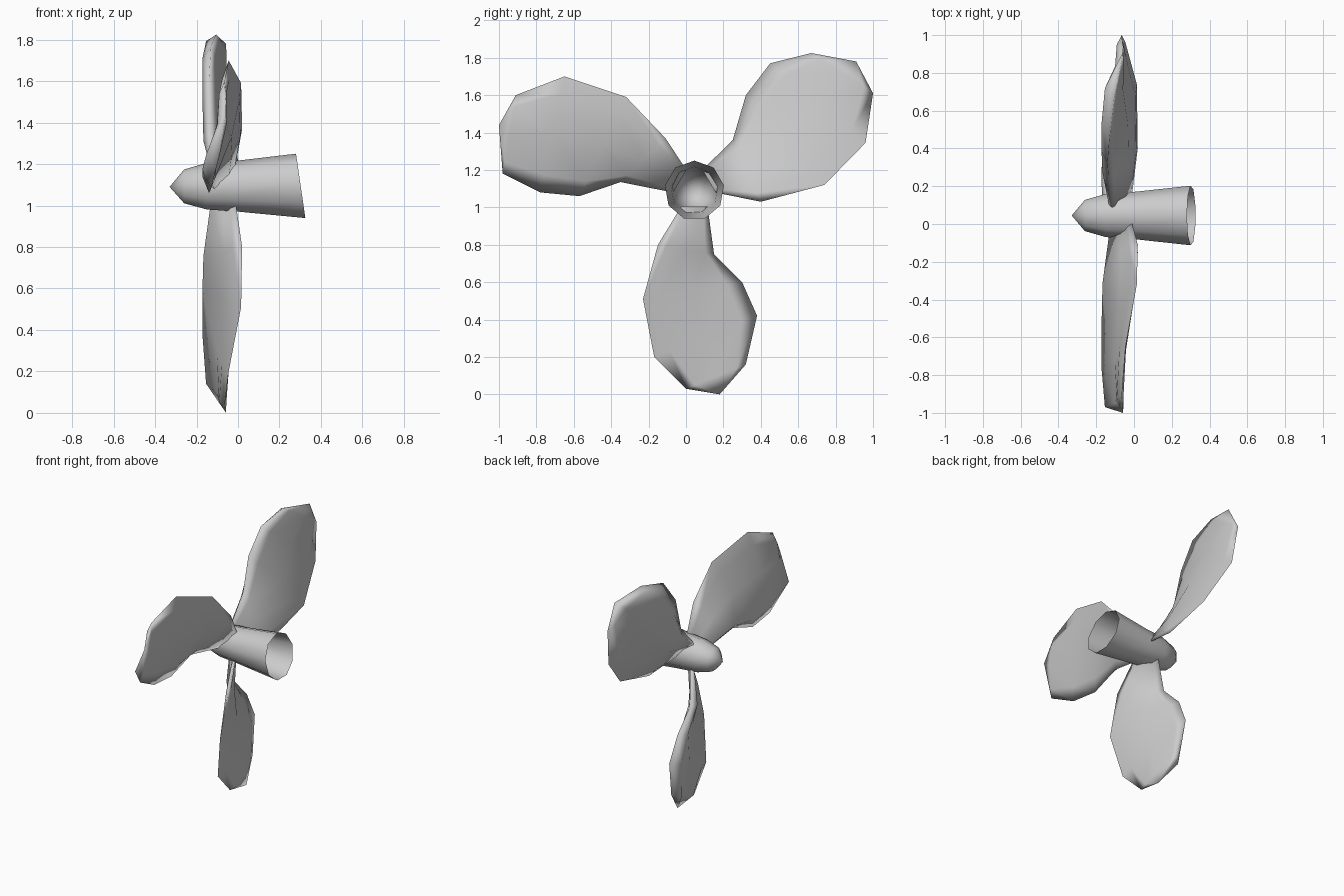
import bpy
import bmesh
import math
from mathutils import Matrix, Vector

cube = bpy.data.objects.get("Cube")
if cube:
    bpy.data.objects.remove(cube, do_unlink=True)

HUB_Y, HUB_Z = 0.045, 1.095

# Single grey metal
metal = bpy.data.materials.new("grey_metal")
metal.use_nodes = True
grey = (0.6, 0.6, 0.6, 1)
metal.diffuse_color = grey
metal.node_tree.nodes["Principled BSDF"].inputs["Base Color"].default_value = grey


def finish(name, bm, angle):
    """Turn a bmesh into a smooth shaded object with outward normals."""
    bmesh.ops.recalc_face_normals(bm, faces=bm.faces)
    if bm.calc_volume(signed=True) < 0:
        bmesh.ops.reverse_faces(bm, faces=bm.faces)
    mesh = bpy.data.meshes.new(name)
    bm.to_mesh(mesh)
    bm.free()
    mesh.materials.append(metal)
    obj = bpy.data.objects.new(name, mesh)
    bpy.context.collection.objects.link(obj)
    bpy.ops.object.select_all(action='DESELECT')
    obj.select_set(True)
    bpy.context.view_layer.objects.active = obj
    bpy.ops.object.shade_smooth_by_angle(angle=math.radians(angle))


def make_hub():
    """Open nine-sided cone with a pointed nose and an oblique rear rim."""
    sides = 9
    profile = [(-0.26, 0.084), (-0.15, 0.116), (0.0, 0.127), (0.303, 0.16)]
    bm = bmesh.new()
    nose = bm.verts.new((-0.33, HUB_Y, HUB_Z - 0.005))
    rings = []
    for x, radius in profile:
        slope = -0.145 if x > 0.2 else 0
        ring = []
        for i in range(sides):
            a = math.tau * i / sides
            y, z = radius * math.sin(a), radius * math.cos(a)
            ring.append(bm.verts.new((x + slope * z, HUB_Y + y, HUB_Z - 0.005 + z)))
        rings.append(ring)
    for i in range(sides):
        j = (i + 1) % sides
        bm.faces.new((nose, rings[0][i], rings[0][j]))
        for a, b in zip(rings, rings[1:]):
            bm.faces.new((a[i], b[i], b[j], a[j]))
    finish("hub", bm, 50)


# Pitch of the outline, from trailing root around the tip to leading root
PITCH = [-0.115, -0.135, -0.14, -0.13, -0.105, -0.058,
         -0.065, -0.045, 0.015, 0.02, -0.01]
# Chord fractions, and the offset of each skin from the chord there
SPAN = [0.15, 0.5, 0.85]
FRONT_SKIN = [0.01, 0.03, 0.015]
BACK_SKIN = [-0.055, -0.015, -0.02]


def make_blade(name, angle, outline):
    """Twisted, bevelled blade; outline is (y, z) around the tip."""
    turn = Matrix.Rotation(math.radians(angle), 2)
    roots = [turn @ Vector((w, -0.09)) + Vector((HUB_Y, HUB_Z)) for w in (0.07, -0.07)]
    rim = [Vector((x, p[0], p[1]))
           for x, p in zip(PITCH, [roots[0], *outline, roots[1]])]
    tip_index = len(rim) // 2
    bm = bmesh.new()
    tip = bm.verts.new(rim[tip_index])
    edges = [(bm.verts.new(rim[i]), bm.verts.new(rim[-1 - i])) for i in range(tip_index)]
    root_rows = []
    # Two skins share the rim
    for skin in (FRONT_SKIN, BACK_SKIN):
        rows = []
        for i, (trail, lead) in enumerate(edges):
            row = [trail]
            for t, offset in zip(SPAN, skin):
                p = trail.co.lerp(lead.co, t)
                p.x += offset * (0.6 if i == 0 else 1)
                row.append(bm.verts.new(p))
            rows.append(row + [lead])
        for a, b in zip(rows, rows[1:]):
            for k in range(len(a) - 1):
                bm.faces.new((a[k], a[k + 1], b[k + 1], b[k]))
        for a, b in zip(rows[-1], rows[-1][1:]):
            bm.faces.new((a, b, tip))
        root_rows.append(rows[0])
    # Root cap inside the hub
    bm.faces.new(root_rows[0] + root_rows[1][-2:0:-1])
    finish(name, bm, 150)


make_hub()
make_blade("lower_blade", 0, [
    (0.15, 0.75), (0.30, 0.60), (0.38, 0.42), (0.32, 0.16), (0.18, 0.0),
    (0.0, 0.03), (-0.17, 0.20), (-0.23, 0.51), (-0.15, 0.80)])
make_blade("front_blade", -120, [
    (-0.35, 1.135), (-0.57, 1.06), (-0.78, 1.08), (-0.98, 1.18), (-1.0, 1.44),
    (-0.91, 1.60), (-0.65, 1.70), (-0.32, 1.59), (-0.11, 1.37)])
make_blade("rear_blade", 120, [
    (0.25, 1.36), (0.32, 1.60), (0.45, 1.77), (0.67, 1.825), (0.91, 1.78),
    (1.0, 1.61), (0.96, 1.345), (0.74, 1.12), (0.40, 1.03)])
